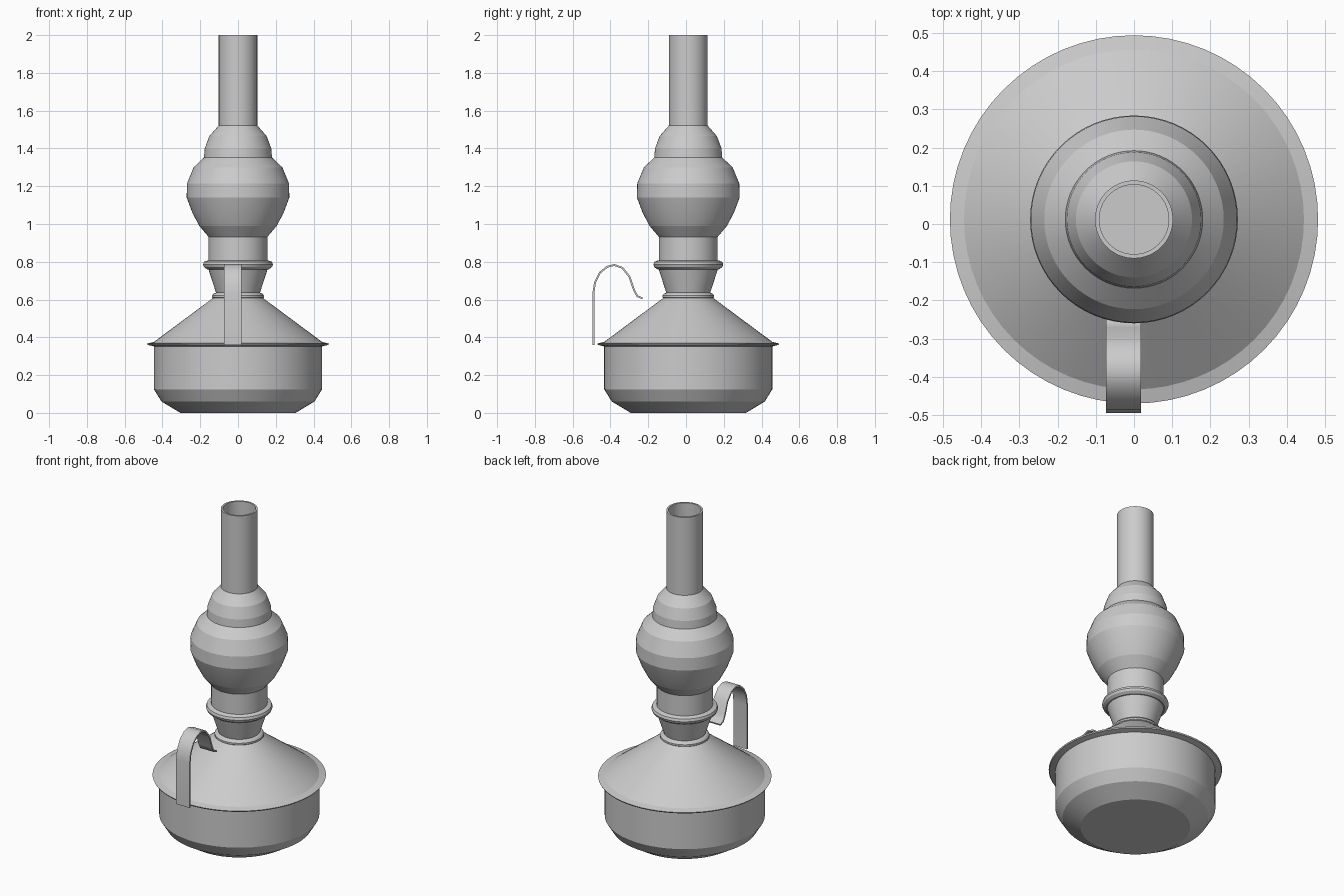
import bpy, bmesh, math

if "Cube" in bpy.data.objects:
    bpy.data.objects.remove(bpy.data.objects["Cube"])

CY = 0.012      # lamp axis sits slightly behind the origin to balance the handle
SEG = 64

grey = bpy.data.materials.new("grey metal")
grey.diffuse_color = (0.6, 0.6, 0.6, 1)
grey.use_nodes = True
grey.node_tree.nodes["Principled BSDF"].inputs["Base Color"].default_value = grey.diffuse_color


def finish(name, bm, angle):
    bmesh.ops.recalc_face_normals(bm, faces=bm.faces)
    me = bpy.data.meshes.new(name)
    bm.to_mesh(me)
    bm.free()
    me.materials.append(grey)
    ob = bpy.data.objects.new(name, me)
    bpy.context.collection.objects.link(ob)
    bpy.ops.object.select_all(action='DESELECT')
    ob.select_set(True)
    bpy.context.view_layer.objects.active = ob
    bpy.ops.object.shade_smooth_by_angle(angle=math.radians(angle))
    return ob


def lathe(name, profile, closed=False):
    """Revolve (radius, z) points; radius 0 closes onto the axis."""
    bm = bmesh.new()
    pts = profile + profile[:1] if closed else profile
    vs = [bm.verts.new((r, CY, z)) for r, z in pts]
    es = [bm.edges.new(p) for p in zip(vs, vs[1:])]
    bmesh.ops.spin(bm, geom=vs + es, cent=(0, CY, 0), axis=(0, 0, 1),
                   angle=math.tau, steps=SEG)
    bmesh.ops.remove_doubles(bm, verts=bm.verts, dist=1e-4)
    return finish(name, bm, 9)


# Fuel tank with rounded bottom, thin rim and conical top
lathe("fuel_tank", [(0, 0), (0.305, 0), (0.405, 0.06), (0.445, 0.125),
                    (0.445, 0.352), (0.478, 0.36), (0.482, 0.367),
                    (0.445, 0.376), (0.13, 0.61), (0, 0.61)])

# Neck collar
lathe("neck_collar", [(0, 0.605), (0.128, 0.605), (0.137, 0.612), (0.137, 0.622),
                      (0.128, 0.632), (0.112, 0.638), (0, 0.638)])

# Flared burner cup
lathe("burner_cup", [(0, 0.632), (0.115, 0.632), (0.158, 0.765), (0, 0.765)])

# Burner gallery ring
lathe("gallery_ring", [(0, 0.76), (0.163, 0.76), (0.18, 0.772), (0.185, 0.785),
                       (0.18, 0.8), (0.157, 0.808), (0, 0.808)])

# Hollow chimney: collar, globe, shoulder and tube
outer = [(0.156, 0.8), (0.156, 0.932), (0.205, 0.99), (0.242, 1.06),
         (0.272, 1.14), (0.27, 1.215), (0.235, 1.3), (0.18, 1.352),
         (0.176, 1.4), (0.152, 1.465), (0.102, 1.522), (0.102, 2.0)]
inner = [(r - 0.011, z) for r, z in reversed(outer)]
lathe("chimney", outer + inner, closed=True)

# Bent strip handle, swept from a side path
path = [(-0.49, 0.36), (-0.49, 0.635), (-0.482, 0.69), (-0.455, 0.743),
        (-0.418, 0.773), (-0.38, 0.783), (-0.337, 0.768), (-0.3, 0.722),
        (-0.275, 0.65), (-0.258, 0.618), (-0.23, 0.606)]
T, X0, X1 = 0.005, -0.073, 0.018
bm = bmesh.new()
rings = []
for i, (y, z) in enumerate(path):
    a, b = path[max(i - 1, 0)], path[min(i + 1, len(path) - 1)]
    d = math.hypot(b[0] - a[0], b[1] - a[1])
    ny, nz = -(b[1] - a[1]) / d * T, (b[0] - a[0]) / d * T
    rings.append([bm.verts.new((x, y + s * ny, z + s * nz))
                  for x, s in ((X0, 1), (X1, 1), (X1, -1), (X0, -1))])
for r0, r1 in zip(rings, rings[1:]):
    for k in range(4):
        n = (k + 1) % 4
        bm.faces.new((r0[k], r0[n], r1[n], r1[k]))
bm.faces.new(rings[0])
bm.faces.new(rings[-1])
finish("handle", bm, 40)
